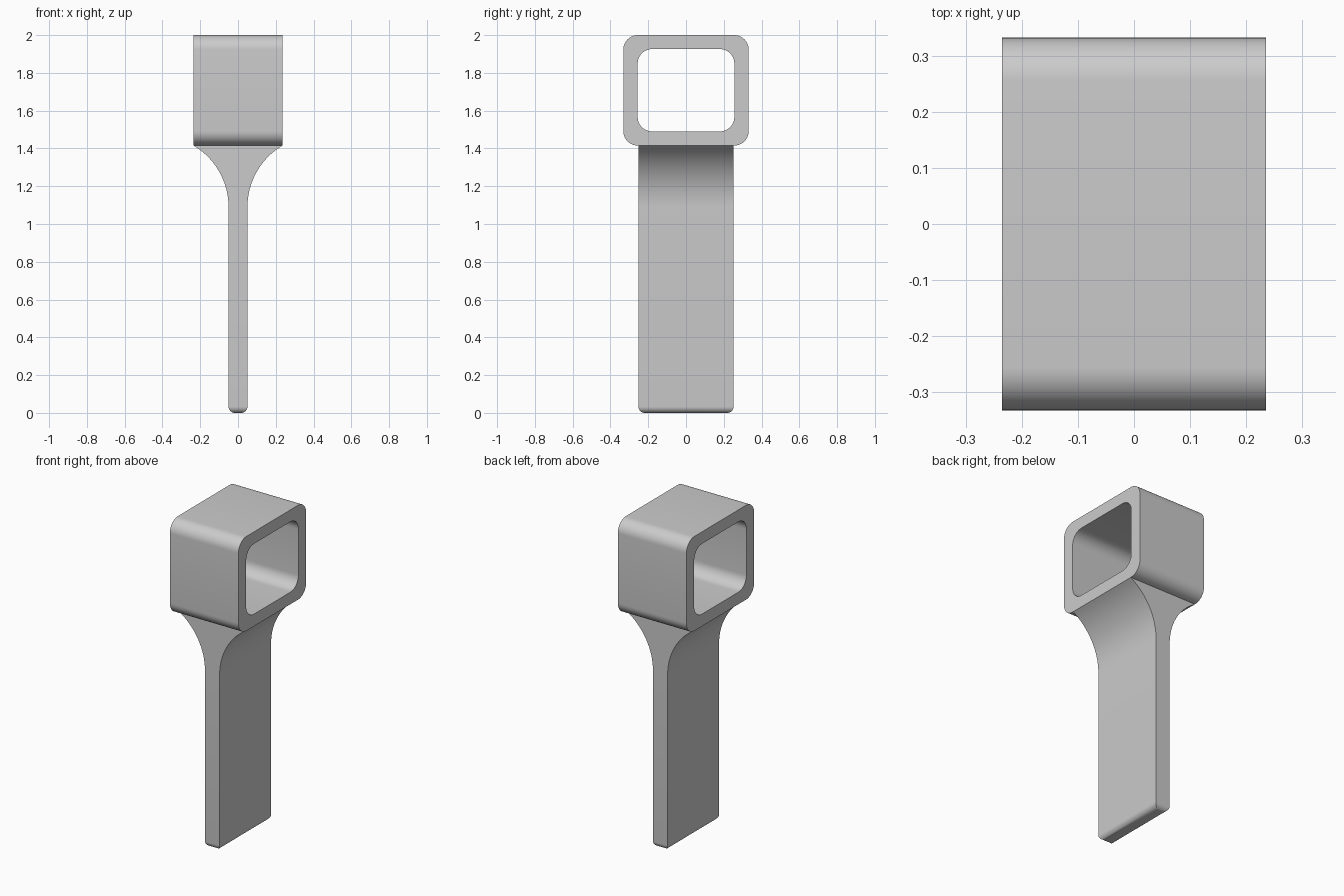
import bpy, bmesh, math

if "Cube" in bpy.data.objects:
    bpy.data.objects.remove(bpy.data.objects["Cube"], do_unlink=True)

grey = bpy.data.materials.new("light grey")
grey.use_nodes = True
colour = (0.6, 0.6, 0.6, 1)
grey.diffuse_color = colour
grey.node_tree.nodes["Principled BSDF"].inputs["Base Color"].default_value = colour


def finish(bm, name):
    bmesh.ops.recalc_face_normals(bm, faces=bm.faces)
    mesh = bpy.data.meshes.new(name)
    bm.to_mesh(mesh)
    bm.free()
    mesh.materials.append(grey)
    obj = bpy.data.objects.new(name, mesh)
    bpy.context.collection.objects.link(obj)
    bpy.ops.object.select_all(action='DESELECT')
    obj.select_set(True)
    bpy.context.view_layer.objects.active = obj
    bpy.ops.object.shade_smooth_by_angle(angle=math.radians(30))
    return obj


def rounded_rect(half_y, z0, z1, r, steps=10):
    """Rounded rectangle as (y, z) points, counter-clockwise."""
    corners = [(half_y - r, z1 - r), (r - half_y, z1 - r),
               (r - half_y, z0 + r), (half_y - r, z0 + r)]
    return [(cy + r * math.cos(a), cz + r * math.sin(a))
            for q, (cy, cz) in enumerate(corners)
            for a in [(q + i / steps) * math.pi / 2 for i in range(steps + 1)]]


# Sizes
half_w = 0.235          # half length of the sleeve along x
base_z = 1.415          # underside of the sleeve
stem = 0.05             # half thickness of the handle
flare_z = 1.09          # height where the handle starts to flare

# Hollow rectangular sleeve, open along x
bm = bmesh.new()
outer = rounded_rect(0.332, base_z, 2.0, 0.077)
inner = rounded_rect(0.256, 1.49, 1.926, 0.077)
rings = [[bm.verts.new((x, y, z)) for y, z in loop]
         for x, loop in ((-half_w, outer), (half_w, outer),
                         (half_w, inner), (-half_w, inner))]
n = len(outer)
for k in range(4):
    a, b = rings[k], rings[(k + 1) % 4]
    for i in range(n):
        j = (i + 1) % n
        bm.faces.new((a[i], a[j], b[j], b[i]))
finish(bm, "sleeve")

# Flat handle: an arc flares from the stem out to the sleeve
dx, dz = half_w - stem, base_z - flare_z
radius = (dx * dx + dz * dz) / (2 * dx)
end = math.asin(dz / radius)
steps = 20
side = [(stem, 0)]
for i in range(steps + 1):
    a = end * i / steps
    side.append((stem + radius * (1 - math.cos(a)), flare_z + radius * math.sin(a)))
profile = side + [(-x, z) for x, z in reversed(side)]

bm = bmesh.new()
front = bm.faces.new([bm.verts.new((x, -0.252, z)) for x, z in profile])
extruded = bmesh.ops.extrude_face_region(bm, geom=[front])
for v in extruded["geom"]:
    if isinstance(v, bmesh.types.BMVert):
        v.co.y = 0.252
bmesh.ops.recalc_face_normals(bm, faces=bm.faces)

# Rounded edges at the foot of the handle
foot = [e for e in bm.edges if all(v.co.z < 0.001 for v in e.verts)]
bmesh.ops.bevel(bm, geom=foot, offset=0.034, segments=8, profile=0.5,
                affect='EDGES')
finish(bm, "handle")
